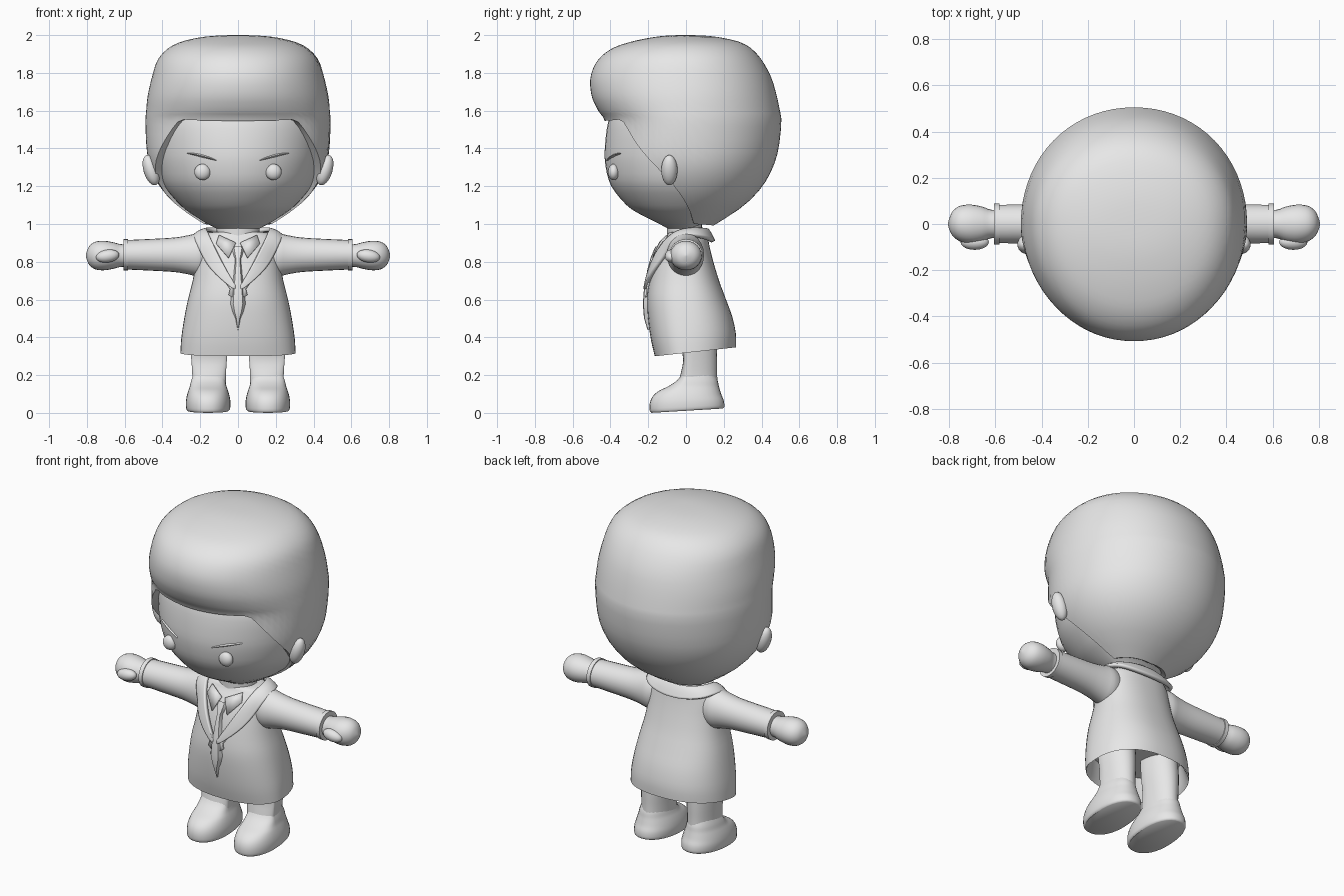
import bpy, bmesh, math
from mathutils import Vector

if "Cube" in bpy.data.objects:
    bpy.data.objects.remove(bpy.data.objects["Cube"])

grey = bpy.data.materials.new("plain_grey")
grey.diffuse_color = (0.8, 0.8, 0.8, 1)
grey.use_nodes = True
grey.node_tree.nodes["Principled BSDF"].inputs["Base Color"].default_value = grey.diffuse_color


def make(name, verts, faces, mirror=False, angle=50, solid=0, subsurf=0):
    me = bpy.data.meshes.new(name)
    me.from_pydata([tuple(v) for v in verts], [], faces)
    bm = bmesh.new()
    bm.from_mesh(me)
    bmesh.ops.remove_doubles(bm, verts=bm.verts, dist=1e-5)
    bmesh.ops.recalc_face_normals(bm, faces=bm.faces)
    bm.to_mesh(me)
    bm.free()
    ob = bpy.data.objects.new(name, me)
    bpy.context.collection.objects.link(ob)
    me.materials.append(grey)
    if mirror:
        m = ob.modifiers.new("mirror", 'MIRROR')
        m.merge_threshold = 0.002
    if subsurf:
        ob.modifiers.new("round", 'SUBSURF').levels = subsurf
        ob.modifiers["round"].render_levels = subsurf
    if solid:
        s = ob.modifiers.new("thick", 'SOLIDIFY')
        s.thickness, s.offset = solid, 0
    bpy.ops.object.select_all(action='DESELECT')
    ob.select_set(True)
    bpy.context.view_layer.objects.active = ob
    bpy.ops.object.shade_smooth_by_angle(angle=math.radians(angle))
    return ob


def spline(rows, s):
    """Smooth value along a table of rows."""
    i = min(int(s), len(rows) - 2)
    t = s - i
    p = [rows[max(0, min(len(rows) - 1, i + k))] for k in (-1, 0, 1, 2)]
    return [0.5 * (2 * b + (c - a) * t + (2 * a - 5 * b + 4 * c - d) * t * t
            + (3 * b - a - 3 * c + d) * t ** 3) for a, b, c, d in zip(*p)]


def at_height(rows, z):
    """Table position where the first column equals z."""
    lo, hi = 0.0, len(rows) - 1.0
    up = rows[-1][0] > rows[0][0]
    for _ in range(40):
        mid = (lo + hi) / 2
        if (spline(rows, mid)[0] < z) == up:
            lo = mid
        else:
            hi = mid
    return lo


def oval(th, rx, front, back, n=2.0):
    s, c = math.sin(th), math.cos(th)
    x = rx * math.copysign(abs(s) ** (2 / n), s)
    y = -(front if c > 0 else back) * math.copysign(abs(c) ** (2 / n), c)
    return x, y


def grid_faces(rows, cols):
    return [(r * cols + i, r * cols + (i + 1) % cols, (r + 1) * cols + (i + 1) % cols, (r + 1) * cols + i)
            for r in range(rows - 1) for i in range(cols)]


def loft(name, rows, n=2.0, seg=32, steps=3, place=None, caps=(True, True), **kw):
    """Rows are (height, half width, front depth, back depth)."""
    count = (len(rows) - 1) * steps + 1
    verts = []
    for k in range(count):
        z, rx, f, b = spline(rows, k / steps)
        for i in range(seg):
            x, y = oval(2 * math.pi * i / seg, rx, f, b, n)
            verts.append(place(x, y, z) if place else (x, y, z))
    faces = grid_faces(count, seg)
    if caps[0]:
        faces.append(tuple(range(seg)))
    if caps[1]:
        faces.append(tuple(range((count - 1) * seg, count * seg)))
    return make(name, verts, faces, **kw)


def ball(name, loc, r, tilt=0, mirror=True):
    rows = [(-math.cos(a), math.sin(a)) for a in (math.pi * k / 12 for k in range(13))]
    verts = []
    for c, s in rows:
        for i in range(20):
            a = 2 * math.pi * i / 20
            x, y, z = r[0] * s * math.cos(a), r[1] * s * math.sin(a), r[2] * c
            verts.append((loc[0] + x * math.cos(tilt) + z * math.sin(tilt), loc[1] + y,
                          loc[2] + z * math.cos(tilt) - x * math.sin(tilt)))
    return make(name, verts, grid_faces(13, 20), mirror=mirror)


# Face
FACE = [(.96, .08, .07, .05), (1.0, .16, .14, .08), (1.05, .24, .24, .17), (1.1, .305, .315, .24),
        (1.2, .39, .395, .33), (1.3, .425, .425, .38), (1.4, .44, .43, .4), (1.55, .44, .41, .42),
        (1.66, .38, .36, .36)]
loft("face", FACE, seg=48)

# Hair cap: smooth skull profile trimmed by a hairline that varies around the head
HAIR = [(2.0, 0, 0, 0), (1.998, .1, .09, .09), (1.988, .2, .18, .18), (1.965, .3, .29, .28),
        (1.93, .37, .39, .345), (1.87, .425, .465, .4), (1.78, .455, .505, .45), (1.68, .478, .5, .48),
        (1.6, .486, .465, .497), (1.54, .49, .43, .505), (1.4, .484, .445, .49), (1.3, .465, .44, .46),
        (1.2, .415, .41, .405), (1.1, .325, .33, .31), (1.0, .185, .2, .16), (.97, .13, .12, .1)]
LINE = [(0, 1.545), (30, 1.55), (38, 1.555), (44, 1.51), (55, 1.42), (65, 1.34), (74, 1.27),
        (82, 1.2), (90, 1.11), (97, 1.04), (103, 1.0), (180, .99)]


def hairline(deg):
    for (a, p), (b, q) in zip(LINE, LINE[1:]):
        if deg <= b:
            return p + (q - p) * (deg - a) / (b - a)
    return LINE[-1][1]


cols, n_rows = 72, 30
ends = [at_height(HAIR, hairline(min(360 * i / cols, 360 - 360 * i / cols))) for i in range(cols)]
hv = []
for r in range(n_rows + 1):
    for i in range(cols):
        z, rx, f, b = spline(HAIR, ends[i] * min(r / (n_rows - 1), 1))
        x, y = oval(2 * math.pi * i / cols, rx, f, b, 2.06)
        k = .86 if r == n_rows else 1          # last row tucks in under the edge
        hv.append((x * k, y * k, z + (.012 if k < 1 else 0)))
make("hair", hv, grid_faces(n_rows + 1, cols), angle=45)

# Ears, eyes and brows
ball("ears", (.46, -.088, 1.285), (.04, .043, .083), .3)
ball("eyes", (.188, -.383, 1.275), (.043, .03, .043))


def face_y(x, z):
    _, rx, f, _ = spline(FACE, at_height(FACE, z))
    return -f * math.sqrt(max(0, 1 - (x / rx) ** 2))


bv = []
for k in range(9):
    t = k / 8
    x, z, w = .115 + .155 * t, 1.337 + .058 * t - .02 * t * t, .002 + .006 * math.sin(math.pi * t)
    for dz, d in ((-w, -.002), (0, .009), (w, -.002)):
        bv.append((x, face_y(x, z) - d, z + dz))
make("brows", bv, [(3 * k + j, 3 * k + 3 + j, 3 * k + 4 + j, 3 * k + 1 + j) for k in range(8) for j in (0, 1)],
     mirror=True)

# Neck
loft("neck", [(.86, .12, .1, .09), (.93, .115, .1, .085), (1.02, .115, .1, .085)], seg=24)

# Coat body, with a hem that rises toward the back
COAT = [(.32, .305, .165, .265), (.4, .3, .185, .264), (.5, .285, .2, .245), (.6, .265, .206, .212),
        (.7, .24, .194, .175), (.8, .222, .172, .145), (.88, .212, .14, .125), (.93, .195, .105, .115),
        (.955, .15, .09, .1), (.96, .09, .06, .07)]
N_COAT = 2.3


def hem(x, y, z):
    return x, y, z + (.11 * y - .002) * max(0, min(1, (.6 - z) / .28))


loft("coat", COAT, n=N_COAT, seg=48, place=hem, caps=(False, True))
loft("coat_lining", [(.32, .303, .163, .263), (.36, .285, .165, .245), (.46, .27, .17, .22)],
     n=N_COAT, seg=48, place=hem, caps=(False, True))


def coat_y(x, z, gap):
    _, rx, f, _ = spline(COAT, at_height(COAT, z))
    return -f * max(0, 1 - (abs(x) / rx) ** N_COAT) ** (1 / N_COAT) - gap


# Sleeves, cuffs and hands run along x
def along_x(mid):
    return lambda x, y, z: (z, y, mid + x)


loft("sleeves", [(.12, .09, .07, .07), (.2, .115, .1, .095), (.26, .104, .093, .09), (.34, .091, .086, .085),
                 (.48, .083, .084, .084), (.59, .078, .083, .083)], seg=24, place=along_x(.837), mirror=True)
loft("cuffs", [(.582, .066, .07, .07), (.582, .083, .088, .088), (.606, .083, .088, .088),
               (.606, .066, .07, .07)], seg=24, steps=1, place=along_x(.837), mirror=True, angle=35)
loft("hands", [(.57, .06, .06, .06), (.62, .06, .062, .062), (.66, .07, .078, .076), (.71, .078, .085, .084),
               (.755, .073, .075, .078), (.785, .053, .052, .056), (.8, .024, .024, .024),
               (.806, .002, .002, .002)], seg=24, place=along_x(.833), mirror=True)
ball("thumbs", (.69, -.078, .83), (.062, .034, .034), .15)

# Legs and shoes, soles tipped slightly up at the heel
def stand(x, y, z):
    return x + .158, y, z + .06 * (y + .19) * max(0, 1 - z / .15)


loft("legs", [(.11, .088, .05, .17), (.2, .089, .03, .165), (.28, .094, .015, .165), (.36, .1, .03, .162),
              (.46, .1, .05, .15)], seg=28, place=lambda x, y, z: (x + .153, y, z), mirror=True)
loft("shoes", [(0, .108, .182, .195), (.012, .116, .192, .203), (.05, .118, .192, .2), (.085, .113, .178, .188),
               (.115, .105, .145, .18), (.14, .097, .095, .174), (.17, .09, .05, .168), (.2, .08, .025, .155)],
     n=2.2, seg=32, place=stand, mirror=True, angle=40)

# Broad collar: lapels follow the coat front, then wrap behind the neck
lapel = [((.008, .665), (.012, .645)), ((.04, .72), (.075, .695)), ((.085, .8), (.15, .765)),
         ((.125, .88), (.192, .845))]
strip = [[Vector((x, coat_y(x, z, .014), z)) for x, z in pair] for pair in lapel]
strip += [[Vector(a), Vector(b)] for a, b in (((.16, -.065, .955), (.226, -.075, .915)),
          ((.172, .01, .972), (.235, .01, .945)), ((.14, .075, .972), (.2, .1, .93)),
          ((.07, .105, .97), (.1, .138, .91)), ((0, .112, .97), (0, .148, .905)))]
cv = []
for a, b in strip:
    m = (a + b) / 2 + Vector((.005, 0, .008))
    m.x = m.x if a.x > 0 else 0
    cv += [a, m, b]
make("collar", cv, [(3 * k + j, 3 * k + 3 + j, 3 * k + 4 + j, 3 * k + 1 + j)
                    for k in range(len(strip) - 1) for j in (0, 1)], mirror=True, solid=.022, subsurf=2)


# Flat cloth pieces on the coat front: outline in x and z
def patch(name, pts, gap, mirror=False, thick=.009):
    verts = [(x, coat_y(x, z, gap), z) for x, z in pts]
    return make(name, verts, [tuple(range(len(pts)))], mirror=mirror, solid=thick)


patch("shirt_collar", [(.012, .9), (.05, .82), (.115, .895), (.1, .94)], .012, True)
patch("lapel_points", [(.012, .69), (.07, .695), (.042, .655), (.05, .625), (.012, .6)], .006, True)

# Tie with knot and tapered blade
TIE = [(.44, .002), (.5, .014), (.535, .03), (.58, .042), (.66, .034), (.76, .021), (.815, .016), (.83, .023),
       (.87, .034), (.882, .03)]
tv = []
for z, w in TIE:
    d = .012 if z < .5 else .022
    tv += [(0, coat_y(0, z, d), z), (w * .6, coat_y(0, z, d - .003), z), (w, coat_y(0, z, -.004), z)]
make("tie", tv, [(3 * k + j, 3 * k + 3 + j, 3 * k + 4 + j, 3 * k + 1 + j)
                 for k in range(len(TIE) - 1) for j in (0, 1)], mirror=True, angle=35)
